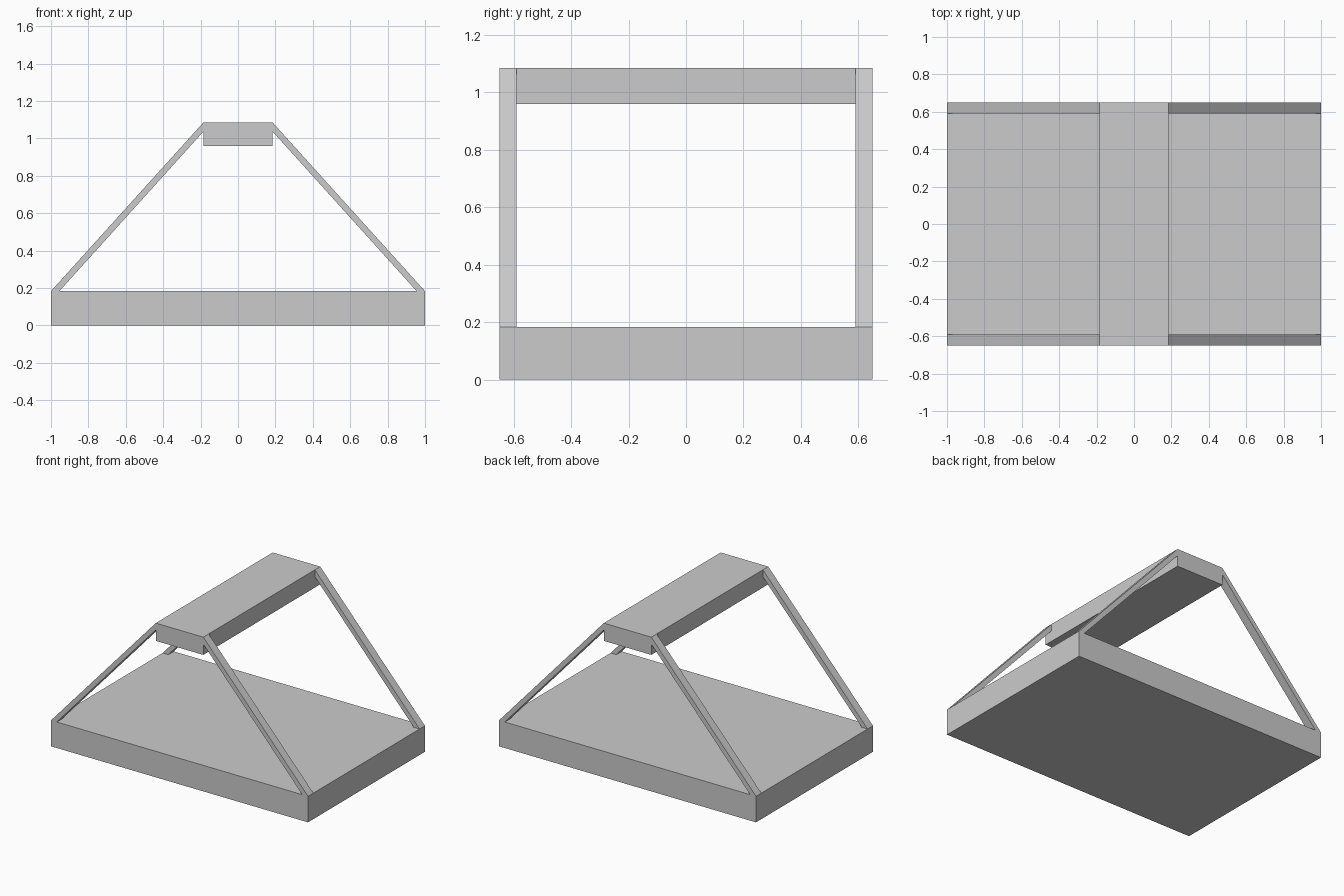
import bpy

cube = bpy.data.objects.get("Cube")
if cube:
    bpy.data.objects.remove(cube, do_unlink=True)

# Single light grey material
grey = bpy.data.materials.new("light_grey")
grey.use_nodes = True
colour = (0.6, 0.6, 0.6, 1)
grey.diffuse_color = colour
grey.node_tree.nodes["Principled BSDF"].inputs["Base Color"].default_value = colour

HALF_LENGTH, HALF_DEPTH = 1.0, 0.65
BASE_TOP, BEAM_BOTTOM, TOP = 0.183, 0.96, 1.085
BEAM_HALF = 0.185
STRUT_DEPTH = 0.06


def extrude_profile(name, profile, y0, y1):
    """Extrude an x-z profile, listed anticlockwise from the front, along y."""
    n = len(profile)
    verts = [(x, y, z) for y in (y0, y1) for x, z in profile]
    faces = [tuple(range(n)), tuple(range(2 * n - 1, n - 1, -1))]
    faces += [(i, i + n, (i + 1) % n + n, (i + 1) % n) for i in range(n)]
    mesh = bpy.data.meshes.new(name)
    mesh.from_pydata(verts, [], faces)
    mesh.materials.append(grey)
    obj = bpy.data.objects.new(name, mesh)
    bpy.context.collection.objects.link(obj)
    return obj


def block(name, half, z0, z1):
    profile = [(-half, z0), (half, z0), (half, z1), (-half, z1)]
    return extrude_profile(name, profile, -HALF_DEPTH, HALF_DEPTH)


# Base slab and raised top beam
block("base_slab", HALF_LENGTH, 0, BASE_TOP)
block("top_beam", BEAM_HALF, BEAM_BOTTOM, TOP)

# Four sloping corner struts
strut = [(0.955, BASE_TOP), (HALF_LENGTH, BASE_TOP), (BEAM_HALF, TOP), (BEAM_HALF, 1.036)]
for side, sx in (("left", 1), ("right", -1)):
    profile = [(sx * x, z) for x, z in strut][::sx]
    for end, y0 in (("front", -HALF_DEPTH), ("back", HALF_DEPTH - STRUT_DEPTH)):
        extrude_profile(f"{end}_{side}_strut", profile, y0, y0 + STRUT_DEPTH)
